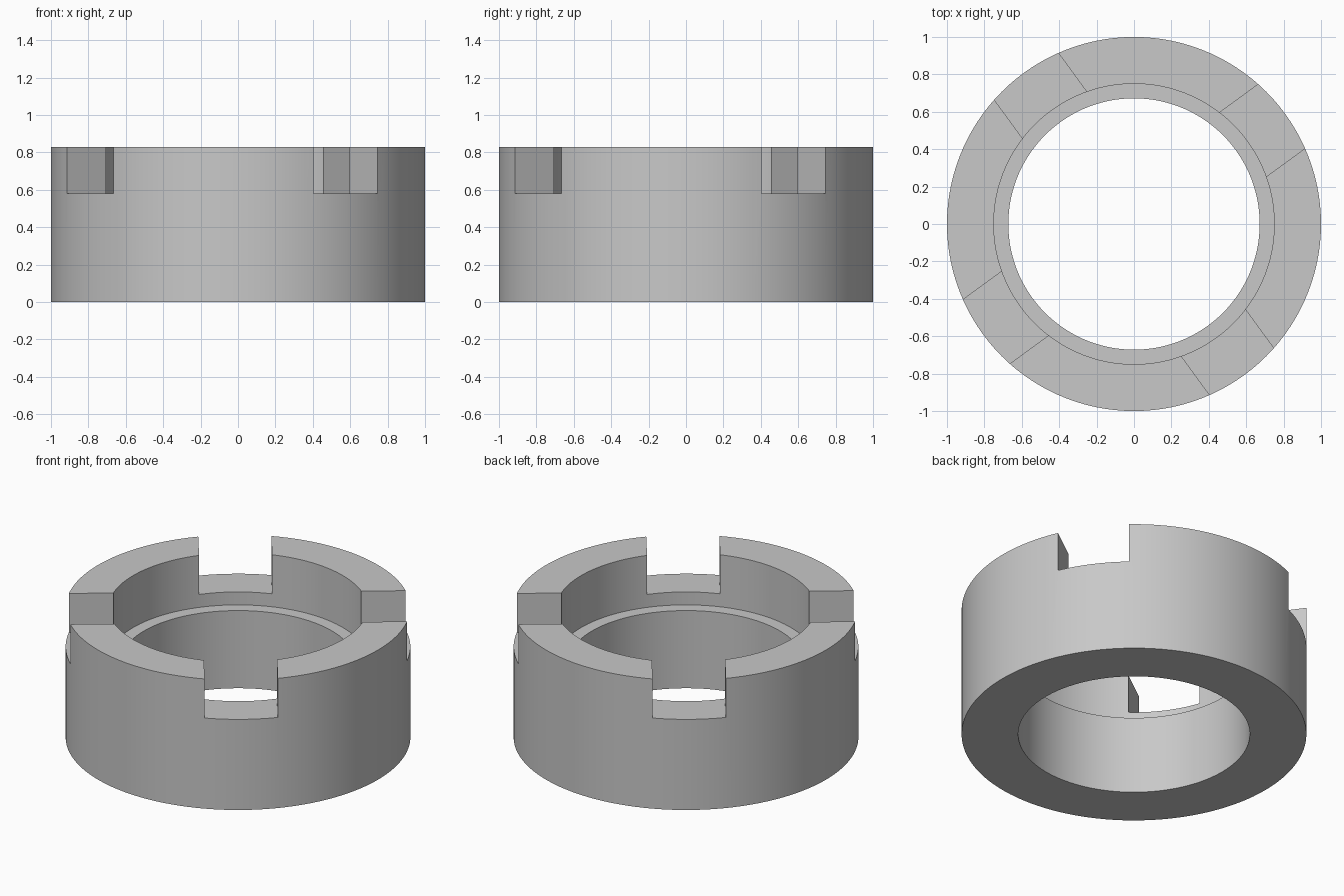
import bpy, bmesh, math

if "Cube" in bpy.data.objects:
    bpy.data.objects.remove(bpy.data.objects["Cube"])

SEGMENTS = 120
HEIGHT = 0.83
SLOT_FLOOR = 0.58
SLOT_WIDTH = 0.424
SLOT_ANGLE = math.radians(36.1)

grey = bpy.data.materials.new("light grey")
grey.diffuse_color = (0.58, 0.58, 0.58, 1)
grey.use_nodes = True
grey.node_tree.nodes["Principled BSDF"].inputs["Base Color"].default_value = grey.diffuse_color


def lathe(name, profile):
    """Closed (radius, z) profile revolved around the z axis."""
    bm = bmesh.new()
    rings = []
    for i in range(SEGMENTS):
        a = 2 * math.pi * i / SEGMENTS
        rings.append([bm.verts.new((r * math.cos(a), r * math.sin(a), z)) for r, z in profile])
    n = len(profile)
    for i in range(SEGMENTS):
        a, b = rings[i], rings[(i + 1) % SEGMENTS]
        for j in range(n):
            k = (j + 1) % n
            bm.faces.new((a[j], b[j], b[k], a[k]))
    bmesh.ops.recalc_face_normals(bm, faces=bm.faces)
    mesh = bpy.data.meshes.new(name)
    bm.to_mesh(mesh)
    bm.free()
    obj = bpy.data.objects.new(name, mesh)
    bpy.context.collection.objects.link(obj)
    return obj


# Ring body: plain bore below, wider counterbore above a ledge
ring = lathe("slotted_ring", [(1, 0), (1, HEIGHT), (0.75, HEIGHT), (0.75, 0.497),
                              (0.672, 0.497), (0.672, 0)])
ring.data.materials.append(grey)

# Two crossing bars cut four slots in the upper rim
for i in range(2):
    bpy.ops.mesh.primitive_cube_add(size=1, location=(0, 0, SLOT_FLOOR + 0.25),
                                    rotation=(0, 0, SLOT_ANGLE + i * math.pi / 2))
    cutter = bpy.context.object
    cutter.name = f"slot_cutter_{i + 1}"
    cutter.scale = (3, SLOT_WIDTH, 0.5)
    cutter.hide_render = True
    cutter.data.materials.append(grey)
    cut = ring.modifiers.new("slot", 'BOOLEAN')
    cut.operation = 'DIFFERENCE'
    cut.solver = 'EXACT'
    cut.object = cutter
    bpy.context.view_layer.objects.active = ring
    bpy.ops.object.modifier_apply(modifier=cut.name)
    bpy.data.objects.remove(cutter)

# Smooth round walls with crisp edges
bpy.ops.object.select_all(action='DESELECT')
ring.select_set(True)
bpy.context.view_layer.objects.active = ring
bpy.ops.object.shade_smooth_by_angle(angle=math.radians(30))
